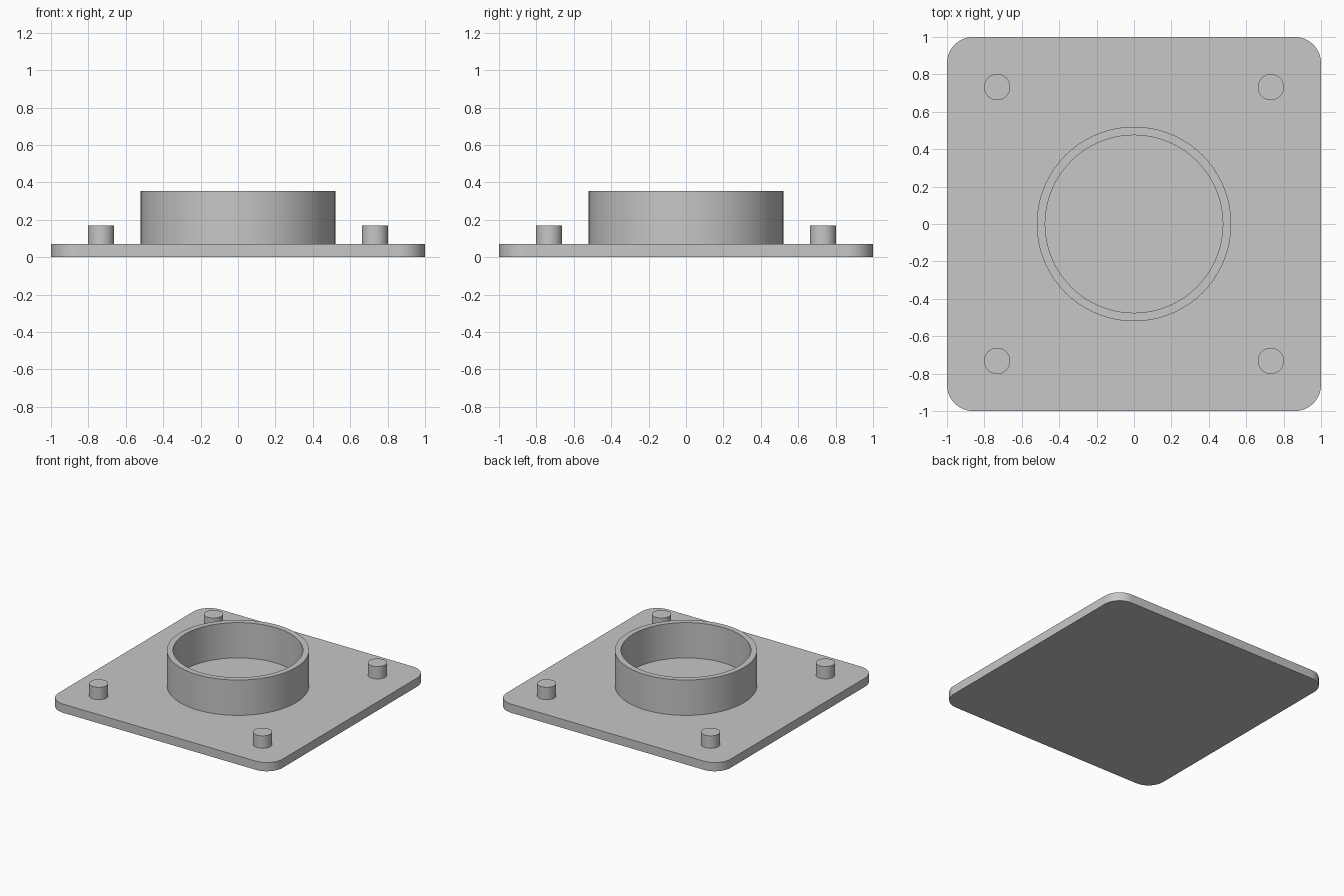
import bpy
import bmesh
from math import radians, pi, sin, cos

cube = bpy.data.objects.get("Cube")
if cube:
    bpy.data.objects.remove(cube, do_unlink=True)

PLATE_TOP = 0.07

grey = bpy.data.materials.new("light_grey")
grey.use_nodes = True
colour = (0.57, 0.57, 0.57, 1)
grey.diffuse_color = colour
grey.node_tree.nodes["Principled BSDF"].inputs["Base Color"].default_value = colour


def finish(name, bm):
    """Turn a bmesh into a grey object with smooth curves and sharp edges."""
    bmesh.ops.recalc_face_normals(bm, faces=bm.faces)
    mesh = bpy.data.meshes.new(name)
    bm.to_mesh(mesh)
    bm.free()
    mesh.materials.append(grey)
    obj = bpy.data.objects.new(name, mesh)
    bpy.context.collection.objects.link(obj)
    bpy.ops.object.select_all(action="DESELECT")
    obj.select_set(True)
    bpy.context.view_layer.objects.active = obj
    bpy.ops.object.shade_smooth_by_angle(angle=radians(30))
    return obj


def prism(name, outline, bottom, top):
    """Extrude a closed outline from one height to another."""
    bm = bmesh.new()
    face = bm.faces.new([bm.verts.new((x, y, bottom)) for x, y in outline])
    side = bmesh.ops.extrude_face_region(bm, geom=[face], use_keep_orig=True)
    raised = [v for v in side["geom"] if isinstance(v, bmesh.types.BMVert)]
    bmesh.ops.translate(bm, verts=raised, vec=(0, 0, top - bottom))
    return finish(name, bm)


def circle(cx, cy, radius, count):
    return [(cx + radius * cos(2 * pi * i / count), cy + radius * sin(2 * pi * i / count))
            for i in range(count)]


# Square base plate with rounded corners
radius, steps = 0.14, 12
outline = []
for corner, (sx, sy) in enumerate([(1, 1), (-1, 1), (-1, -1), (1, -1)]):
    for i in range(steps + 1):
        a = (corner + i / steps) * pi / 2
        outline.append((sx * (1 - radius) + radius * cos(a), sy * (1 - radius) + radius * sin(a)))
prism("base_plate", outline, 0, PLATE_TOP)

# Open collar: a rectangular section spun around the centre
bm = bmesh.new()
section = [(0.475, PLATE_TOP), (0.52, PLATE_TOP), (0.52, 0.355), (0.475, 0.355)]
verts = [bm.verts.new((x, 0, z)) for x, z in section]
edges = [bm.edges.new((verts[i], verts[(i + 1) % 4])) for i in range(4)]
bmesh.ops.spin(bm, geom=verts + edges, cent=(0, 0, 0), axis=(0, 0, 1),
               angle=2 * pi, steps=72, use_merge=True)
bmesh.ops.remove_doubles(bm, verts=bm.verts, dist=0.0001)
finish("collar_ring", bm)

# Locating pegs near the corners
for side, sx in (("left", 1), ("right", -1)):
    for end, sy in (("front", -1), ("back", 1)):
        prism(f"{end}_{side}_peg", circle(sx * 0.732, sy * 0.732, 0.07, 40), PLATE_TOP, 0.17)
